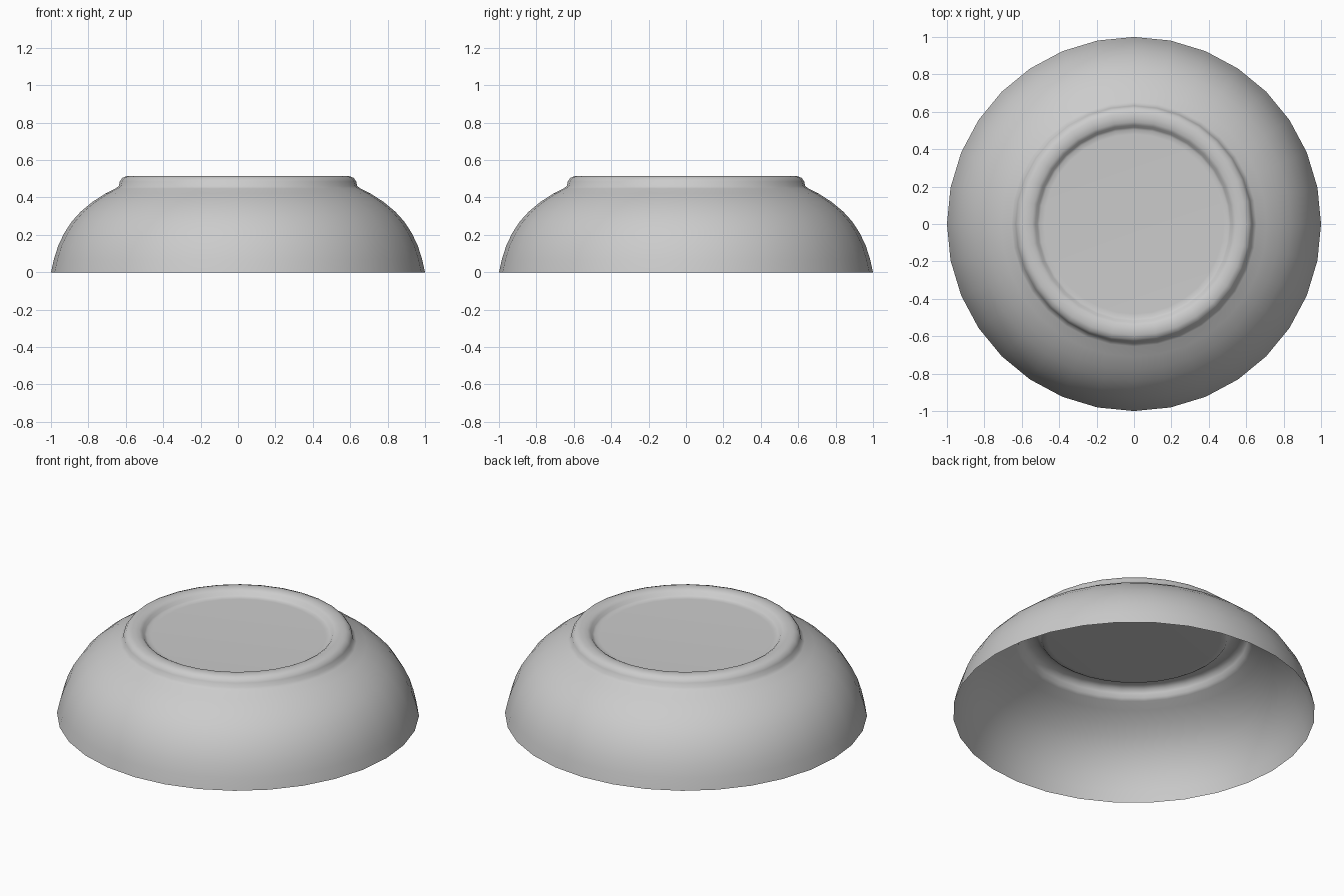
import bpy, bmesh, math

if "Cube" in bpy.data.objects:
    bpy.data.objects.remove(bpy.data.objects["Cube"])

SEGMENTS = 32

# Half profile (radius, height) of the thin upturned bowl, rim to base
PROFILE = [
    (1.0, 0.0), (0.984, 0.07), (0.962, 0.14), (0.93, 0.208), (0.888, 0.272),
    (0.84, 0.325), (0.78, 0.375), (0.71, 0.42), (0.655, 0.448), (0.638, 0.46),
    (0.632, 0.485), (0.618, 0.505), (0.595, 0.514), (0.57, 0.515),
    (0.545, 0.512), (0.528, 0.502), (0.517, 0.487), (0.505, 0.48), (0.48, 0.479),
]


def lathe(name, profile):
    bm = bmesh.new()
    rings = []
    for r, z in profile:
        rings.append([bm.verts.new((r * math.cos(2 * math.pi * i / SEGMENTS),
                                    r * math.sin(2 * math.pi * i / SEGMENTS), z))
                      for i in range(SEGMENTS)])
    for low, high in zip(rings, rings[1:]):
        for i in range(SEGMENTS):
            j = (i + 1) % SEGMENTS
            bm.faces.new((low[i], low[j], high[j], high[i]))
    # Flat recessed disc inside the foot ring
    bm.faces.new(rings[-1])
    for f in bm.faces:
        f.smooth = True
    mesh = bpy.data.meshes.new(name)
    bm.to_mesh(mesh)
    bm.free()
    obj = bpy.data.objects.new(name, mesh)
    bpy.context.collection.objects.link(obj)
    return obj


# Upturned bowl with raised foot ring
lathe("bowl", PROFILE)
